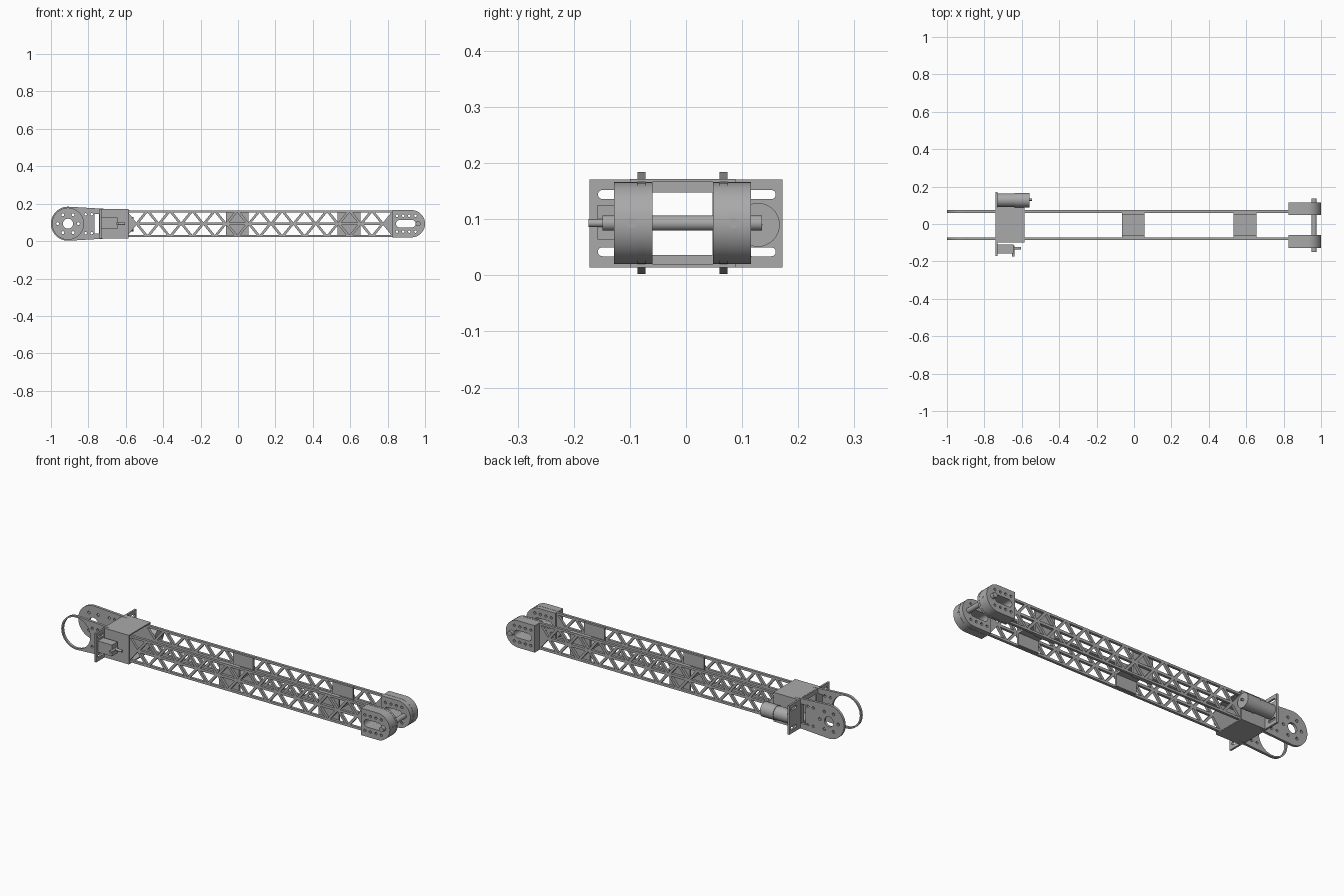
import bpy, math
from mathutils import Matrix, Vector

old = bpy.data.objects.get("Cube")
if old:
    bpy.data.objects.remove(old, do_unlink=True)

metal = bpy.data.materials.new("grey metal")
metal.use_nodes = True
metal.diffuse_color = (0.4, 0.4, 0.4, 1)
metal.node_tree.nodes["Principled BSDF"].inputs["Base Color"].default_value = (0.4, 0.4, 0.4, 1)

MID_Y, MID_Z = -0.006, 0.093
AXES = {"x": Matrix.Rotation(math.pi / 2, 4, "Y"), "y": Matrix.Rotation(math.pi / 2, 4, "X")}


def circle(cx, cz, r, n=24):
    return arc(cx, cz, r, 0, 360 - 360 / n, n)


def arc(cx, cz, r, a0, a1, n=24):
    steps = [math.radians(a0 + (a1 - a0) * i / (n - 1)) for i in range(n)]
    return [(cx + r * math.cos(a), cz + r * math.sin(a)) for a in steps]


def rect(x0, x1, z0, z1):
    return [(x0, z0), (x1, z0), (x1, z1), (x0, z1)]


def slot(x0, x1, cz, r):
    return arc(x1 - r, cz, r, -90, 90, 12) + arc(x0 + r, cz, r, 90, 270, 12)


def smooth(ob):
    bpy.ops.object.select_all(action="DESELECT")
    ob.select_set(True)
    bpy.context.view_layer.objects.active = ob
    bpy.ops.object.shade_smooth_by_angle(angle=math.radians(30))


def plate(name, loops, low, high, axis="y"):
    """Extrude an outline with holes along y (loops in x, z) or x (loops in y, z)."""
    curve = bpy.data.curves.new(name, "CURVE")
    curve.dimensions, curve.fill_mode = "2D", "BOTH"
    curve.extrude = (high - low) / 2
    for loop in loops:
        spline = curve.splines.new("POLY")
        spline.points.add(len(loop) - 1)
        spline.use_cyclic_u = True
        for p, (a, b) in zip(spline.points, loop):
            p.co = (a, b, 0, 1)
    temp = bpy.data.objects.new(name + " outline", curve)
    bpy.context.collection.objects.link(temp)
    deps = bpy.context.evaluated_depsgraph_get()
    mesh = bpy.data.meshes.new_from_object(temp.evaluated_get(deps))
    bpy.data.objects.remove(temp, do_unlink=True)
    turn = AXES["y"]
    if axis == "x":
        turn = Matrix.Rotation(math.pi / 2, 4, "Z") @ turn
    mesh.transform(turn)
    mesh.materials.clear()
    mesh.materials.append(metal)
    ob = bpy.data.objects.new(name, mesh)
    bpy.context.collection.objects.link(ob)
    ob.location["xy".index(axis)] = (low + high) / 2
    smooth(ob)
    return ob


def box(name, x, y, z):
    bpy.ops.mesh.primitive_cube_add(size=1)
    ob = bpy.context.object
    ob.name = name
    ob.data.transform(Matrix.Diagonal((x[1] - x[0], y[1] - y[0], z[1] - z[0], 1)))
    ob.location = [sum(v) / 2 for v in (x, y, z)]
    ob.data.materials.append(metal)


def rod(name, start, length, r, axis):
    bpy.ops.mesh.primitive_cylinder_add(radius=r, depth=length, vertices=32)
    ob = bpy.context.object
    ob.name = name
    ob.data.transform(AXES[axis])
    ob.location = Vector(start)
    ob.location["xy".index(axis)] += length / 2
    ob.data.materials.append(metal)
    smooth(ob)


# Shared side outline: round hub end, taper to the truss, round tip
HUB, TIP = -0.909, 0.927
outline = (arc(HUB, MID_Z, 0.091, 85, 275, 48) + [(-0.58, 0.021)]
           + arc(TIP, MID_Z, 0.072, -90, 90) + [(-0.58, 0.165)])

# Triangular lightening holes above and below the middle rail
truss_holes = []
for i in range(-9, 14):
    c = -0.004 + i * 0.06
    base, apex = (0.007, 0.06) if i % 2 == 0 else (0.06, 0.007)
    for s in (1, -1):
        truss_holes.append([(c - 0.043, MID_Z + s * base), (c + 0.043, MID_Z + s * base),
                            (c, MID_Z + s * apex)])

# Tip holes and pin slot, used by the plates and the fork blocks
tip_holes = [slot(0.845, 0.95, MID_Z, 0.02)]
tip_holes += [circle(0.85 + 0.033 * i, MID_Z + s * 0.042, 0.007, 12)
              for i in range(4) for s in (1, -1)]
neck_holes = [circle(x, MID_Z + s * 0.05, 0.007, 12) for x in (-0.815, -0.782) for s in (1, -1)]
window = [rect(-0.768, -0.742, 0.04, 0.146)]
hub_holes = [circle(HUB, MID_Z, 0.027)]
hub_holes += [circle(HUB + 0.055 * math.cos(a), MID_Z + 0.055 * math.sin(a), 0.008, 12)
              for a in [math.pi / 3 * k for k in range(6)]]
ring_hole = [circle(HUB, MID_Z, 0.083, 48)]

common = [outline] + truss_holes + tip_holes + neck_holes + window
for side, s, hub in (("left", 1, hub_holes), ("right", -1, ring_hole)):
    inner, outer = MID_Y + s * 0.066, MID_Y + s * 0.08
    plate(side + "_truss_plate", common + hub, min(inner, outer), max(inner, outer))
    # Fork block: rounded outer block and thin inner plate
    profile = arc(TIP, MID_Z, 0.073, -90, 90) + [(0.826, 0.166), (0.826, 0.02)]
    for part, a, b in (("fork_block", 0.08, 0.122), ("fork_inner_plate", 0.054, 0.066)):
        ys = sorted((MID_Y + s * a, MID_Y + s * b))
        plate(side + "_" + part, [profile] + tip_holes, *ys)
    rod(side + "_fork_screw", (0.996, MID_Y + s * 0.091, MID_Z), 0.005, 0.009, "x")

rod("fork_pin", (0.963, -0.149, MID_Z), 0.284, 0.0135, "y")

# Crossmembers: two walls joined by a middle web
for label, cx in (("middle", -0.004), ("outer", 0.594)):
    xs = (cx - 0.061, cx + 0.061)
    box(label + "_crossmember_web", xs, (MID_Y - 0.06, MID_Y + 0.06), (0.087, 0.099))
    for s in (1, -1):
        ys = sorted((MID_Y + s * 0.055, MID_Y + s * 0.066))
        box(label + "_crossmember_wall", xs, ys, (0.023, 0.163))

# Gear housing: open tube around the arm
xs = (-0.735, -0.585)
box("housing_top", xs, (-0.1, 0.088), (0.166, 0.172))
box("housing_bottom", xs, (-0.1, 0.088), (0.014, 0.02))
box("housing_right_wall", xs, (-0.1, -0.094), (0.02, 0.166))
box("housing_left_wall", xs, (0.082, 0.088), (0.02, 0.166))

# Mounting flange with a centre window and adjusting slots
flange = [rect(-0.172, 0.172, 0.014, 0.171), rect(-0.061, 0.047, 0.036, 0.148)]
for z in (0.042, 0.144):
    flange += [slot(0.11, 0.16, z, 0.008), slot(-0.157, -0.107, z, 0.008)]
plate("mounting_flange", flange, -0.74, -0.73, "x")

# Drive motor on the left side
rod("motor_gearbox", (-0.73, 0.128, 0.09), 0.092, 0.036, "x")
rod("motor_body", (-0.638, 0.128, 0.09), 0.078, 0.039, "x")
rod("motor_shaft", (-0.56, 0.13, 0.09), 0.014, 0.006, "x")

# Small latch actuator on the right side
box("actuator_body", (-0.73, -0.645), (-0.158, -0.11), (0.064, 0.125))
rod("actuator_shaft", (-0.645, -0.13, MID_Z), 0.042, 0.007, "x")
rod("actuator_pin", (-0.645, -0.174, MID_Z), 0.06, 0.007, "y")
